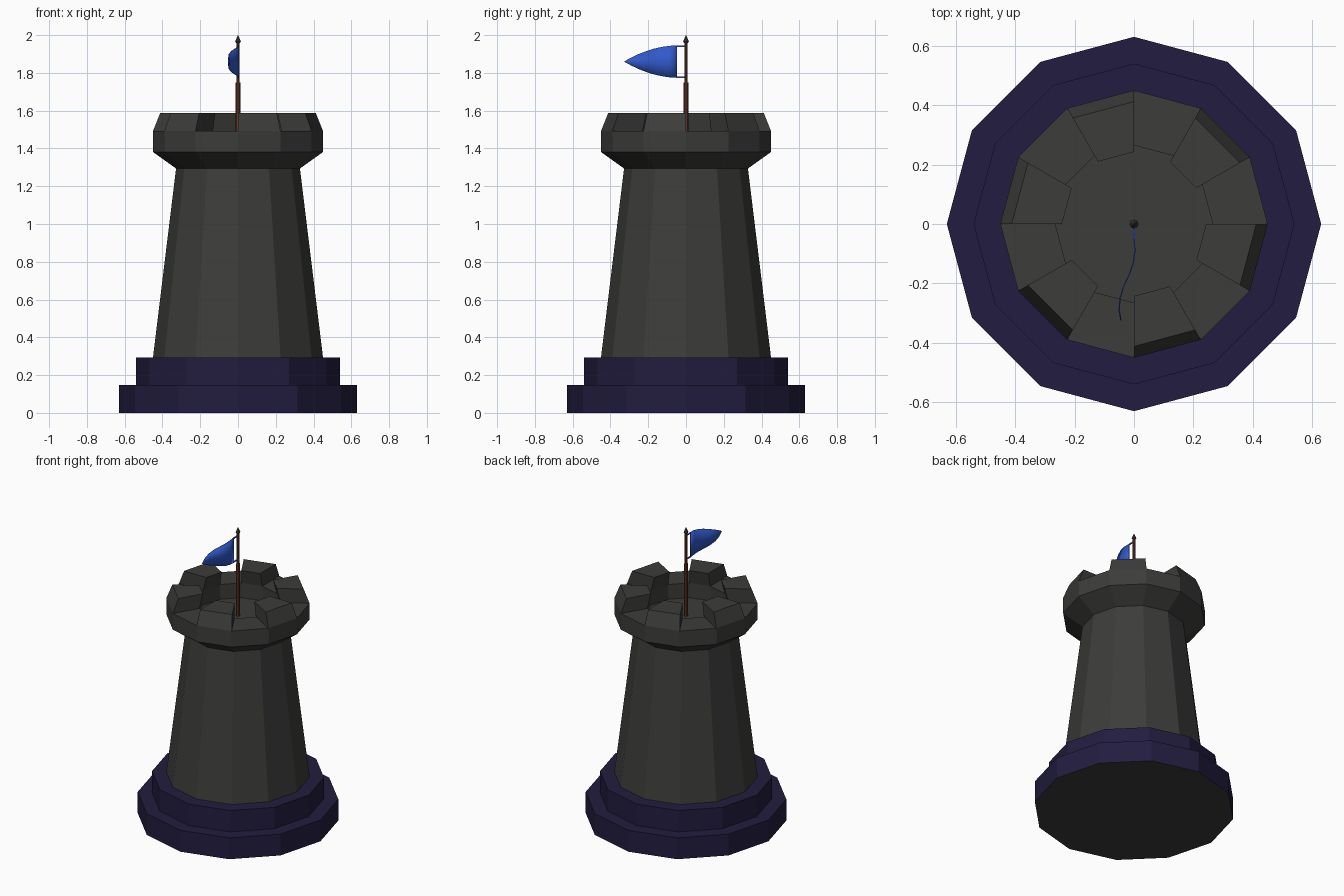
import bpy, bmesh
from math import cos, sin, pi

if "Cube" in bpy.data.objects:
    bpy.data.objects.remove(bpy.data.objects["Cube"])


def material(name, rgb):
    m = bpy.data.materials.new(name)
    m.diffuse_color = (*rgb, 1)
    m.use_nodes = True
    m.node_tree.nodes["Principled BSDF"].inputs["Base Color"].default_value = m.diffuse_color
    return m


STONE = material("dark_stone", (0.045, 0.045, 0.043))
NAVY = material("navy", (0.016, 0.012, 0.05))
WOOD = material("wood", (0.15, 0.04, 0.018))
BLUE = material("blue_cloth", (0.03, 0.1, 0.6))


def finish(bm, name, *mats):
    bmesh.ops.recalc_face_normals(bm, faces=bm.faces)
    me = bpy.data.meshes.new(name)
    bm.to_mesh(me)
    bm.free()
    for m in mats:
        me.materials.append(m)
    ob = bpy.data.objects.new(name, me)
    bpy.context.collection.objects.link(ob)
    return ob


def lathe(profile, sides):
    """Flat-faced solid from (radius, z) points, capped at both ends."""
    bm = bmesh.new()
    rings = [[bm.verts.new((r * cos(2 * pi * i / sides), r * sin(2 * pi * i / sides), z))
              for i in range(sides)] for r, z in profile]
    bands = []
    for a, b in zip(rings, rings[1:]):
        bands.append([bm.faces.new((a[i], a[(i + 1) % sides], b[(i + 1) % sides], b[i]))
                      for i in range(sides)])
    bottom = bm.faces.new(rings[0][::-1])
    bm.faces.new(rings[-1])
    return bm, bands, bottom


# Stepped plinth, with a stone underside
bm, _, bottom = lathe([(0.63, 0), (0.63, 0.147), (0.54, 0.147), (0.54, 0.294)], 12)
bottom.material_index = 1
finish(bm, "stepped_base", NAVY, STONE)

# Tower with flared crown, sunken roof floor and raised merlons
bm, bands, _ = lathe([(0.45, 0.294), (0.328, 1.294), (0.45, 1.381), (0.45, 1.492),
                      (0.265, 1.492), (0.265, 1.39)], 12)
for face in bands[3][1::2]:
    ret = bmesh.ops.extrude_face_region(bm, geom=[face])
    for v in [g for g in ret["geom"] if isinstance(g, bmesh.types.BMVert)]:
        v.co.x *= 0.915
        v.co.y *= 0.915
        v.co.z = 1.588
    bmesh.ops.delete(bm, geom=[face], context='FACES_ONLY')
finish(bm, "tower", STONE)

# Flagpole and its pointed finial
bm, _, _ = lathe([(0.013, 1.385), (0.012, 1.75), (0.008, 1.75), (0.008, 1.97)], 8)
finish(bm, "flagpole", WOOD)
bm, _, _ = lathe([(0.008, 1.955), (0.015, 1.967), (0.001, 2.0)], 8)
finish(bm, "finial", STONE)

# Billowing pennant: (y, x, half height) stations from hoist to tip
stations = [(-0.048, 0.0, 0.086), (-0.09, 0.003, 0.083), (-0.13, -0.002, 0.077),
            (-0.17, -0.016, 0.068), (-0.21, -0.035, 0.055), (-0.25, -0.047, 0.040),
            (-0.29, -0.05, 0.021), (-0.325, -0.044, 0.002)]
bm = bmesh.new()
cols = [[bm.verts.new((x, y, 1.86 + h * k)) for k in (-1, 0, 1)] for y, x, h in stations]
for a, b in zip(cols, cols[1:]):
    for k in range(2):
        bm.faces.new((a[k], b[k], b[k + 1], a[k + 1]))
for f in bm.faces:
    f.smooth = True
flag = finish(bm, "pennant", BLUE)
mod = flag.modifiers.new("thickness", 'SOLIDIFY')
mod.thickness = 0.004
mod.offset = 0

# Ties holding the pennant to the pole
for name, z in (("upper_tie", 1.942), ("lower_tie", 1.778)):
    bm = bmesh.new()
    bmesh.ops.create_cube(bm, size=1)
    bmesh.ops.scale(bm, vec=(0.006, 0.05, 0.008), verts=bm.verts)
    bmesh.ops.translate(bm, vec=(0, -0.027, z), verts=bm.verts)
    finish(bm, name, BLUE)
